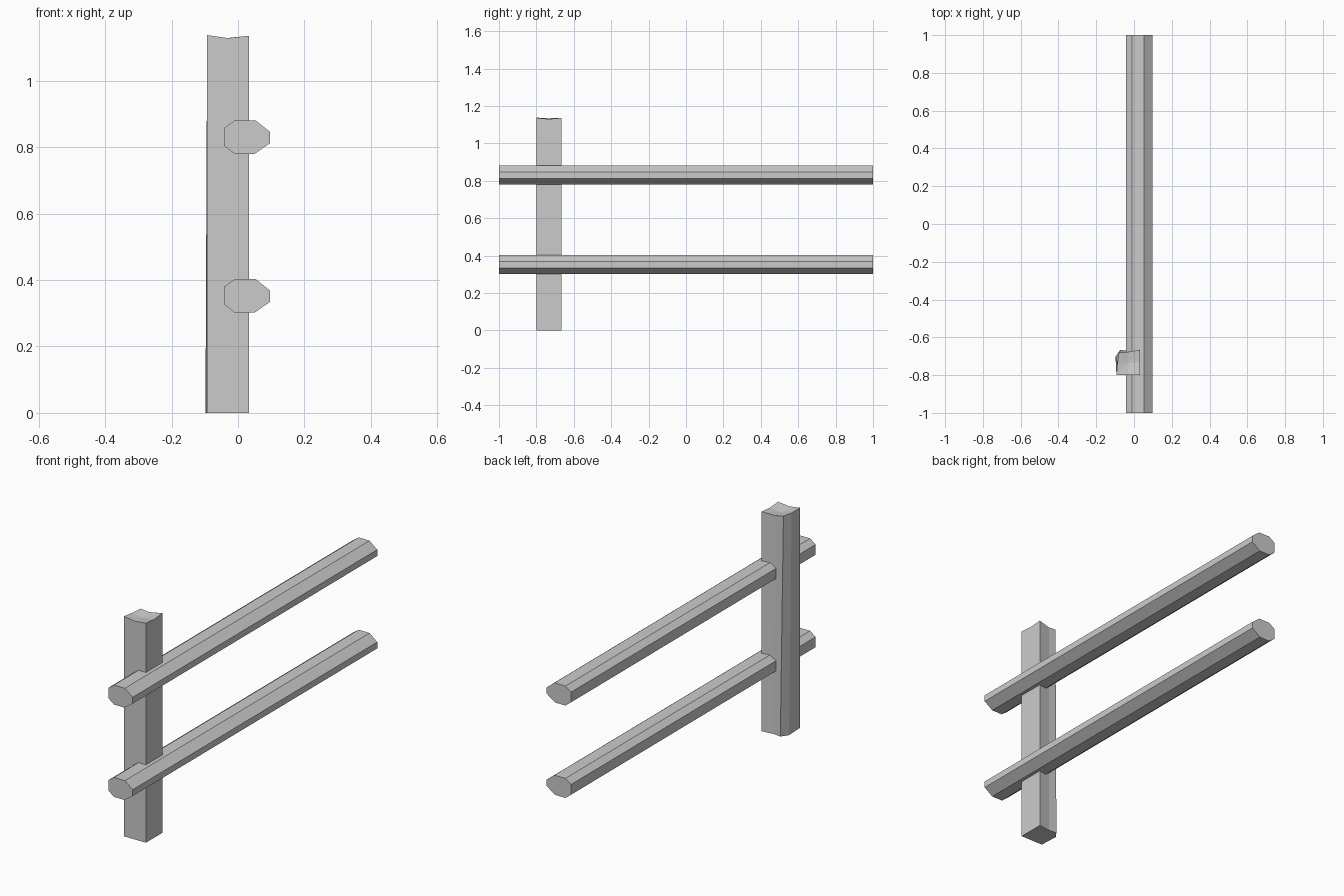
import bpy, bmesh

if "Cube" in bpy.data.objects:
    bpy.data.objects.remove(bpy.data.objects["Cube"])


def make_object(name, bm):
    bmesh.ops.recalc_face_normals(bm, faces=bm.faces[:])
    mesh = bpy.data.meshes.new(name)
    bm.to_mesh(mesh)
    bm.free()
    obj = bpy.data.objects.new(name, mesh)
    bpy.context.collection.objects.link(obj)
    return obj


def skin(bm, a, b):
    # side walls between two matching loops
    for i in range(len(a)):
        j = (i + 1) % len(a)
        bm.faces.new((a[i], a[j], b[j], b[i]))


# Rails: rough eight-sided beams running along y
RAIL = [(-0.01, 0.881), (0.053, 0.881), (0.097, 0.846), (0.097, 0.813),
        (0.05, 0.78), (-0.01, 0.78), (-0.042, 0.805), (-0.042, 0.858)]


def rail(name, dz):
    bm = bmesh.new()
    front, back = [[bm.verts.new((x, y, z + dz)) for x, z in RAIL] for y in (-1, 1)]
    skin(bm, front, back)
    bm.faces.new(front)
    bm.faces.new(back)
    return make_object(name, bm)


rail("upper_rail", 0)
rail("lower_rail", -0.478)

# Post: hewn timber with a chipped back-left corner and a dished top
BASE = [(-0.093, -0.8), (-0.03, -0.8), (0.033, -0.8), (0.033, -0.733), (0.033, -0.665),
        (-0.03, -0.672), (-0.073, -0.667), (-0.098, -0.702)]
TOP = [(-0.093, -0.8), (-0.03, -0.8), (0.033, -0.8), (0.033, -0.733), (0.033, -0.665),
       (-0.035, -0.678), (-0.08, -0.682), (-0.088, -0.738)]
TOP_Z = [1.138, 1.129, 1.136, 1.13, 1.136, 1.129, 1.136, 1.134]

bm = bmesh.new()
low = [bm.verts.new((x, y, 0)) for x, y in BASE]
high = [bm.verts.new((x, y, z)) for (x, y), z in zip(TOP, TOP_Z)]
skin(bm, low, high)
bm.faces.new(low)
centre = bm.verts.new((-0.03, -0.735, 1.122))
for i in range(len(high)):
    bm.faces.new((high[i], high[(i + 1) % len(high)], centre))
make_object("post", bm)
